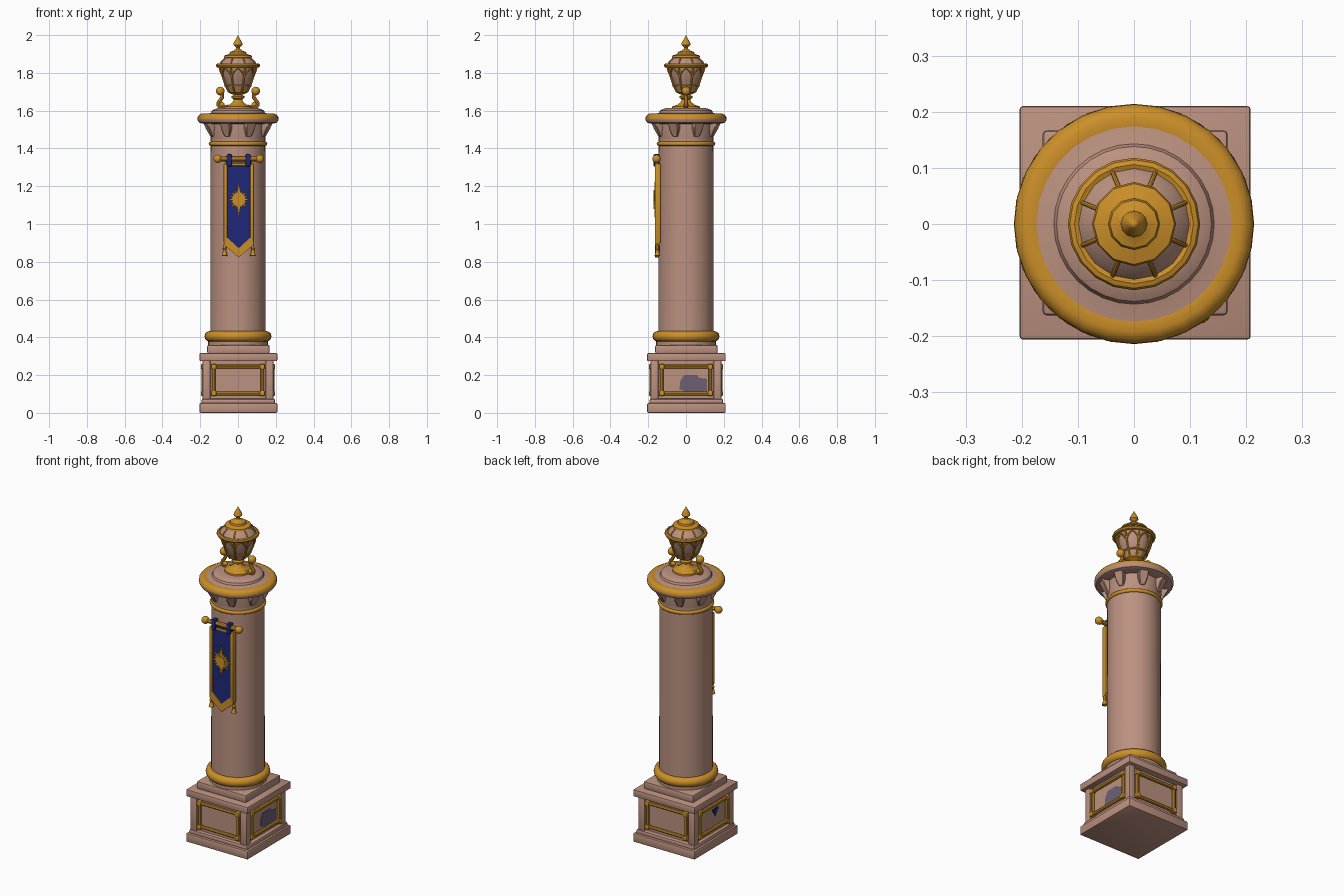
import bpy, bmesh, math
from math import sin, cos, pi, radians
from mathutils import Matrix

if "Cube" in bpy.data.objects:
    bpy.data.objects.remove(bpy.data.objects["Cube"])


def material(name, rgb):
    m = bpy.data.materials.new(name)
    m.use_nodes = True
    m.diffuse_color = (*rgb, 1)
    m.node_tree.nodes["Principled BSDF"].inputs["Base Color"].default_value = (*rgb, 1)
    return m


STONE = material("rose stone", (0.50, 0.285, 0.215))
GOLD = material("gold", (0.60, 0.275, 0.022))
BLUE = material("royal blue", (0.013, 0.022, 0.19))
SLATE = material("violet grey", (0.15, 0.118, 0.175))
made = []


def add(name, mesh, mat, turn=0):
    mesh.materials.clear()
    mesh.materials.append(mat)
    ob = bpy.data.objects.new(name, mesh)
    ob.rotation_euler.z = turn
    bpy.context.collection.objects.link(ob)
    made.append(ob)
    return ob


def finish(name, bm, mat, turn=0):
    bmesh.ops.recalc_face_normals(bm, faces=bm.faces)
    mesh = bpy.data.meshes.new(name)
    bm.to_mesh(mesh)
    bm.free()
    return add(name, mesh, mat, turn)


def box(name, centre, size, mat, bevel=0, turn=0):
    bm = bmesh.new()
    bmesh.ops.create_cube(bm, size=1, matrix=Matrix.Translation(centre) @ Matrix.Diagonal((*size, 1)))
    if bevel:
        bmesh.ops.bevel(bm, geom=bm.edges[:], offset=bevel, segments=2, profile=0.5, affect='EDGES')
    return finish(name, bm, mat, turn)


def lathe(name, profile, mat, seg=32, centre=(0, 0, 0), closed=False):
    bm = bmesh.new()
    verts = [bm.verts.new((r, 0, z)) for r, z in profile]
    pairs = list(zip(verts, verts[1:] + verts[:1])) if closed else list(zip(verts, verts[1:]))
    edges = [bm.edges.new(p) for p in pairs]
    bmesh.ops.spin(bm, geom=verts + edges, axis=(0, 0, 1), cent=(0, 0, 0), steps=seg, angle=2 * pi)
    bmesh.ops.remove_doubles(bm, verts=bm.verts, dist=0.0001)
    bmesh.ops.translate(bm, verts=bm.verts, vec=centre)
    return finish(name, bm, mat)


def ring(name, radius, z, tube_r, tube_z, mat, seg=32, sides=12):
    pts = [(radius + tube_r * cos(2 * pi * i / sides), z + tube_z * sin(2 * pi * i / sides)) for i in range(sides)]
    return lathe(name, pts, mat, seg, closed=True)


def plate(name, outline, y, depth, mat, turn=0):
    """Extrude an x-z outline backwards from y."""
    bm = bmesh.new()
    face = bm.faces.new([bm.verts.new((x, y, z)) for x, z in outline])
    out = bmesh.ops.extrude_face_region(bm, geom=[face])
    moved = [v for v in out["geom"] if isinstance(v, bmesh.types.BMVert)]
    bmesh.ops.translate(bm, verts=moved, vec=(0, depth, 0))
    return finish(name, bm, mat, turn)


def tube(name, points, radius, mat, smooth=False, turn=0):
    cu = bpy.data.curves.new(name, 'CURVE')
    cu.dimensions = '3D'
    cu.bevel_depth = radius
    cu.bevel_resolution = 2
    cu.use_fill_caps = True
    cu.resolution_u = 5
    if smooth:
        sp = cu.splines.new('BEZIER')
        sp.bezier_points.add(len(points) - 1)
        for p, co in zip(sp.bezier_points, points):
            p.co = co
            p.handle_left_type = p.handle_right_type = 'AUTO'
    else:
        sp = cu.splines.new('POLY')
        sp.points.add(len(points) - 1)
        for p, co in zip(sp.points, points):
            p.co = (*co, 1)
    tmp = bpy.data.objects.new(name, cu)
    bpy.context.collection.objects.link(tmp)
    bpy.context.view_layer.update()
    mesh = bpy.data.meshes.new_from_object(tmp.evaluated_get(bpy.context.evaluated_depsgraph_get()))
    bpy.data.objects.remove(tmp)
    return add(name, mesh, mat, turn)


def ball(name, centre, r, mat):
    bm = bmesh.new()
    bmesh.ops.create_uvsphere(bm, u_segments=14, v_segments=10, radius=r, matrix=Matrix.Translation(centre))
    return finish(name, bm, mat)


# Square pedestal
box("plinth", (0.002, 0.002, 0.026), (0.412, 0.416, 0.052), STONE, 0.006)
box("plinth_step", (0.002, 0.002, 0.06), (0.39, 0.39, 0.03), STONE, 0.01)
box("pedestal_core", (0, 0, 0.17), (0.346, 0.346, 0.22), STONE)
box("pedestal_cap", (0.002, 0.002, 0.295), (0.412, 0.416, 0.042), STONE, 0.006)
box("pedestal_step", (0.002, 0.002, 0.337), (0.33, 0.33, 0.046), STONE, 0.008)

# Corner posts and gilded panel frames on all four sides
for k in range(4):
    a = k * pi / 2
    box("corner_post", (0.167, -0.167, 0.17), (0.042, 0.042, 0.22), STONE, 0.006, a)
    for z in (0.103, 0.245):
        tube("frame_rail", [(-0.13, -0.182, z), (0.13, -0.182, z)], 0.01, GOLD, turn=a)
        for x in (-0.128, 0.128):
            box("frame_corner", (x, -0.182, z), (0.028, 0.028, 0.028), GOLD, 0.006, a)
    for x in (-0.128, 0.128):
        tube("frame_stile", [(x, -0.182, 0.103), (x, -0.182, 0.245)], 0.01, GOLD, turn=a)

# Painted patches on the side panels
plate("right_panel_patch", [(-0.035, 0.125), (0, 0.112), (0.11, 0.115), (0.112, 0.18), (0.07, 0.185),
                            (0.06, 0.2), (-0.01, 0.2), (-0.03, 0.17)], -0.176, 0.005, SLATE, pi / 2)
plate("left_panel_patch", [(0, 0.212), (0.03, 0.165), (0.06, 0.205), (0.055, 0.218)], -0.176, 0.005, BLUE, -pi / 2)

# Column shaft, foot moulding and neck ring
lathe("column_foot", [(0, 0.355), (0.158, 0.355), (0.158, 0.38), (0.145, 0.39)], STONE)
ring("foot_moulding", 0.15, 0.405, 0.027, 0.028, GOLD)
lathe("shaft", [(0.147, 0.38), (0.146, 0.9), (0.145, 1.45)], STONE, 40)
ring("neck_ring", 0.145, 1.425, 0.01, 0.011, GOLD)

# Capital: stone bell and soffit, gilded upper rim, stepped top
lathe("capital", [(0.143, 1.44), (0.147, 1.47), (0.15, 1.53), (0.19, 1.532), (0.206, 1.537), (0.213, 1.548),
                  (0.214, 1.557)], STONE)
lathe("capital_rim", [(0.214, 1.556), (0.213, 1.567), (0.205, 1.578), (0.192, 1.584), (0.174, 1.582)], GOLD, 28)
lathe("capital_top", [(0.18, 1.581), (0.16, 1.584), (0.143, 1.588), (0.138, 1.6), (0.122, 1.609), (0.105, 1.613),
                      (0, 1.614)], STONE)
for k in range(8):
    bracket = plate("corbel", [(-0.027, 1.535), (0.027, 1.535), (0.025, 1.5), (0.014, 1.462), (-0.014, 1.462), (-0.025, 1.5)],
                    -0.19, 0.05, STONE, radians(22.5 + 45 * k))
    for v in bracket.data.vertices:
        if v.co.y < -0.16:
            v.co.y += 0.5 * (1.535 - v.co.z)
    mod = bracket.modifiers.new("soft edges", 'BEVEL')
    mod.width = 0.004

# Lantern foot, goblet and roof
lathe("lantern_foot", [(0, 1.61), (0.075, 1.61), (0.073, 1.622), (0.048, 1.63), (0.028, 1.645), (0.022, 1.66),
                       (0.034, 1.667), (0.034, 1.676), (0.024, 1.684), (0.048, 1.695), (0.055, 1.71), (0, 1.71)], GOLD, 20)
goblet = [(0.05, 1.70), (0.067, 1.73), (0.082, 1.77), (0.092, 1.80), (0.097, 1.835)]
lathe("lantern_glass", goblet, STONE, 16)
lathe("lantern_roof", [(0.102, 1.842), (0.09, 1.862), (0.065, 1.882), (0, 1.885)], STONE, 16)
ring("lantern_rim", 0.106, 1.839, 0.012, 0.011, GOLD, 20, 8)
ring("lantern_belt", 0.068, 1.732, 0.005, 0.005, GOLD, 20, 6)
lathe("lantern_crown", [(0.06, 1.876), (0.075, 1.882), (0.072, 1.892), (0.046, 1.9), (0.043, 1.911), (0.024, 1.917),
                        (0.012, 1.927), (0.011, 1.935), (0.024, 1.948), (0.022, 1.96), (0.009, 1.983), (0, 2.0)], GOLD, 12)


def goblet_point(z, angle):
    for (r0, z0), (r1, z1) in zip(goblet, goblet[1:]):
        if z <= z1:
            r = r0 + (r1 - r0) * (z - z0) / (z1 - z0) + 0.002
            return (r * cos(angle), r * sin(angle), z)


for k in range(8):
    a = radians(22.5 + 45 * k)
    tube("lantern_rib", [goblet_point(z, a) for _, z in goblet], 0.006, GOLD)
    tube("roof_rib", [(r * cos(a), r * sin(a), z) for r, z in ((0.1, 1.846), (0.09, 1.864), (0.065, 1.884))], 0.004, GOLD)
    for s in (-1, 1):
        arch = [(0, 1.775), (4, 1.795), (12, 1.812), (22.5, 1.828)]
        tube("lantern_arch", [goblet_point(z, a + s * radians(d)) for d, z in arch], 0.005, GOLD)

# Scrolls either side of the lantern
for s in (-1, 1):
    path = [(0.05, 1.622), (0.085, 1.618), (0.105, 1.633), (0.094, 1.655), (0.083, 1.675), (0.088, 1.7)]
    tube("scroll", [(s * x, 0, z) for x, z in path], 0.01, GOLD, True)
    ball("scroll_curl", (s * 0.094, 0, 1.704), 0.023, GOLD)
    ball("scroll_foot", (s * 0.085, 0, 1.632), 0.014, GOLD)

# Banner: rod, cloth, straps, trim and tassels
first = len(made)
tube("banner_rod", [(-0.105, -0.16, 1.345), (0.105, -0.16, 1.345)], 0.013, GOLD)
plate("banner_cloth", [(-0.07, 1.325), (0.07, 1.325), (0.07, 0.905), (0, 0.845), (-0.07, 0.905)], -0.163, 0.009, BLUE)
box("banner_top_bar", (0, -0.159, 1.315), (0.15, 0.016, 0.014), GOLD, 0.003)
for s in (-1, 1):
    ball("rod_end", (s * 0.112, -0.16, 1.345), 0.022, GOLD)
    box("banner_strap", (s * 0.05, -0.16, 1.337), (0.028, 0.034, 0.066), BLUE, 0.008)
    box("banner_side_trim", (s * 0.07, -0.154, 1.11), (0.019, 0.03, 0.42), GOLD, 0.004)
    plate("banner_hem", [(s * 0.079, 0.93), (s * 0.079, 0.89), (0, 0.823), (0, 0.872), (s * 0.06, 0.927)], -0.169, 0.025, GOLD)
    lathe("tassel", [(0, 0.9), (0.007, 0.895), (0.006, 0.88), (0.011, 0.872), (0.007, 0.862), (0.015, 0.832), (0, 0.83)],
          GOLD, 10, (s * 0.075, -0.156, 0))

# Sunburst emblem: overlapping diamond rays, long ones upright
for i in range(8):
    angle = i * pi / 8
    reach = 0.096 if i == 0 else (0.06 if i % 2 == 0 else 0.054)
    across, along = (cos(angle), -sin(angle)), (sin(angle), cos(angle))
    corners = [(0, reach), (0.016, 0), (0, -reach), (-0.016, 0)]
    plate("sun_ray", [(u * across[0] + v * along[0], 1.13 + u * across[1] + v * along[1]) for u, v in corners],
          -0.172 - 0.0004 * i, 0.009, GOLD)
plate("sun_disc", [(0.028 * cos(i * pi / 8), 1.13 + 0.028 * sin(i * pi / 8)) for i in range(16)], -0.177, 0.009, GOLD)

# Settle the whole banner against the shaft
for ob in made[first:]:
    ob.location = (0.004, 0.004, 0)

# Smooth rounded surfaces, keep hard edges sharp
bpy.ops.object.select_all(action='DESELECT')
for ob in made:
    ob.select_set(True)
bpy.context.view_layer.objects.active = made[0]
bpy.ops.object.shade_smooth_by_angle(angle=radians(35))
